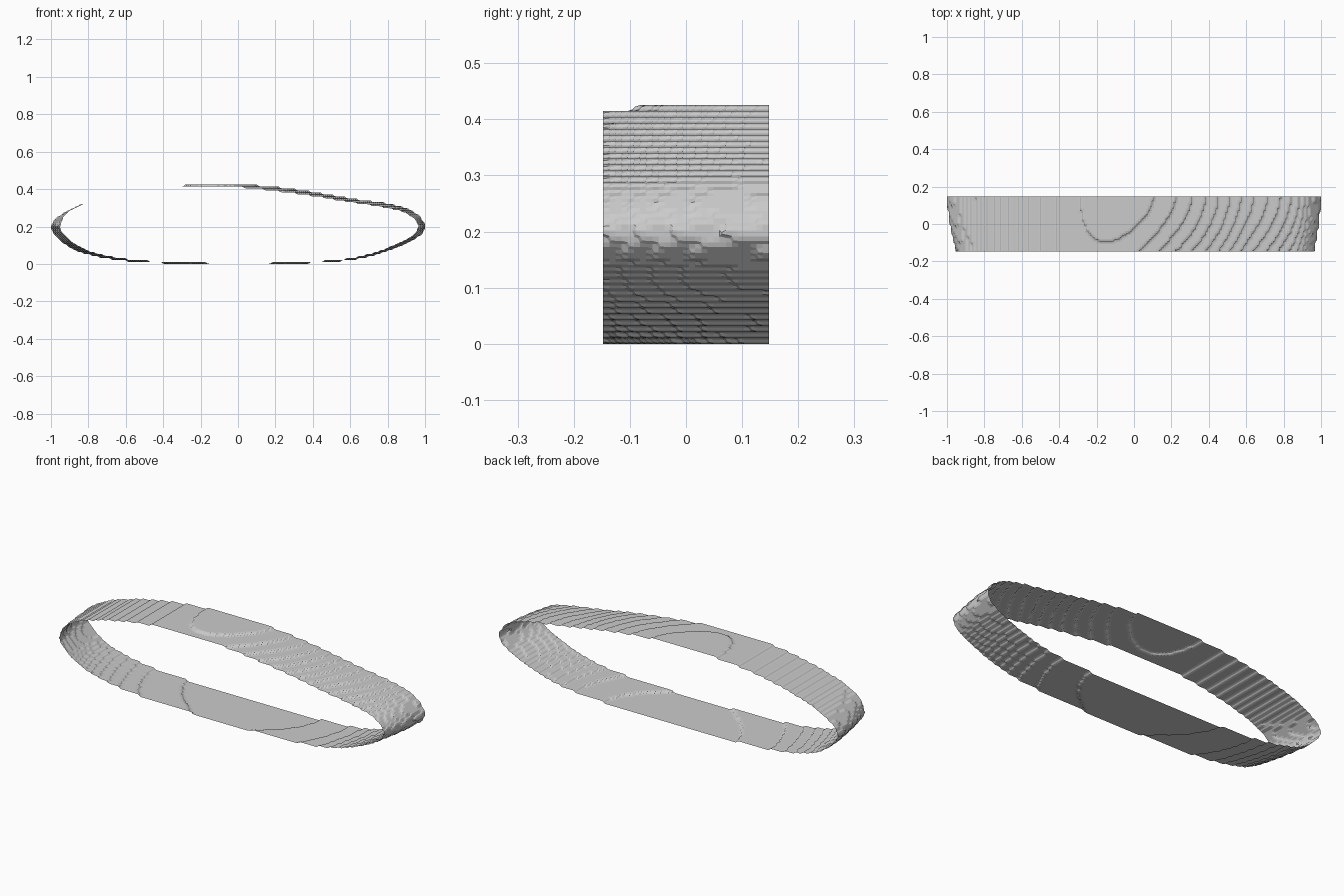
import bpy
import bmesh
from itertools import product
from mathutils import Vector

default_cube = bpy.data.objects.get("Cube")
if default_cube:
    bpy.data.objects.remove(default_cube, do_unlink=True)

STEP = 1 / 94            # size of one stair step
SLICES = 29              # slices through the depth of the band
DEPTH_STEP = 0.295 / (SLICES - 2)
COLUMNS = range(-96, 96)
ROWS = range(-2, 43)

# Outline of the band at its wide back rim
RIM = [(-1, .195), (-.975, .24), (-.91, .285), (-.8, .33), (-.63, .375),
       (-.43, .408), (-.2, .425), (0, .426), (.2, .412), (.4, .386),
       (.6, .352), (.78, .325), (.9, .298), (.97, .255), (1, .2),
       (.975, .155), (.91, .115), (.78, .062), (.6, .021), (.38, .005),
       (.1, 0), (-.1, 0), (-.39, .005), (-.6, .016), (-.8, .05),
       (-.91, .095), (-.975, .15)]


def clamp(value):
    return max(0.0, min(1.0, value))


def smooth_loop(points, parts=8):
    """Closed smooth curve through the points."""
    pts = [Vector(p) for p in points]
    count = len(pts)
    curve = []
    for n in range(count):
        a, b, c, d = (pts[(n + s) % count] for s in (-1, 0, 1, 2))
        for m in range(parts):
            t = m / parts
            curve.append(b + (c - a) * (t / 2)
                         + (a * 2 - b * 5 + c * 4 - d) * (t * t / 2)
                         + (b * 3 - a - c * 3 + d) * (t ** 3 / 2))
    return curve


def taper(point, amount):
    """Draw the outline inward towards the narrower front rim."""
    x, z = point
    if x < 0:
        dx = 0.05 * x * x * clamp((0.32 - z) / 0.1)
    else:
        dx = -0.038 * x ** 4
    if z > 0.2:
        dz = -0.022 * clamp((x + 0.4) / 0.6) * clamp((z - 0.2) / 0.12)
    else:
        dz = (0.003 + 0.01 * abs(x)) * clamp((0.2 - z) / 0.1)
    return x + dx * amount, z + dz * amount


def crossings(outline, x):
    """Heights at which a vertical line meets the outline."""
    heights = []
    for (x0, z0), (x1, z1) in zip(outline, outline[1:] + outline[:1]):
        if (x0 <= x) != (x1 <= x):
            heights.append(z0 + (z1 - z0) * (x - x0) / (x1 - x0))
    return heights


# Fill the tapered tube with small blocks
rim_curve = smooth_loop(RIM)
solid = set()
for j in range(SLICES):
    narrowing = (1 - j / (SLICES - 1)) ** 1.7
    outline = [taper(p, narrowing) for p in rim_curve]
    for i in COLUMNS:
        heights = crossings(outline, (i + 0.5) * STEP)
        if heights:
            for k in ROWS:
                z = (k + 0.5) * STEP
                if sum(h < z for h in heights) % 2:
                    solid.add((i, j, k))

# Skin the blocks with an open stepped sheet
bm = bmesh.new()
corner_verts = {}
AXES = [(1, 0, 0), (0, 1, 0), (0, 0, 1)]


def shift(cell, axis, sign=1):
    return tuple(c + sign * a for c, a in zip(cell, AXES[axis]))


def sheet_vert(cell):
    """Vertex at the mean of the block boundaries around a corner."""
    if cell not in corner_verts:
        total, count = Vector((0, 0, 0)), 0
        for offset in product((0, 1), repeat=3):
            p = tuple(c + o for c, o in zip(cell, offset))
            for axis in range(3):
                q = shift(p, axis)
                if offset[axis] == 0 and (p in solid) != (q in solid):
                    total += (Vector(p) + Vector(q)) / 2
                    count += 1
        i, j, k = total / count
        j = cell[1] + 0.5 if cell[1] in (0, SLICES - 2) else j
        corner_verts[cell] = bm.verts.new(((i + 0.5) * STEP,
                                           (j - (SLICES - 1) / 2) * DEPTH_STEP,
                                           (k + 0.5) * STEP))
    return corner_verts[cell]


def add_quad(cell, axis, outward):
    b, c = (axis + 1) % 3, (axis + 2) % 3
    side = shift(cell, b, -1)
    ring = [cell, side, shift(side, c, -1), shift(cell, c, -1)]
    if not outward:
        ring.reverse()
    bm.faces.new([sheet_vert(r) for r in ring])


for block in sorted(solid):
    for axis in range(3):
        for sign in (1, -1):
            neighbour = shift(block, axis, sign)
            if neighbour in solid:
                continue
            low = min(block, neighbour)
            last = SLICES - 3 if axis == 1 else SLICES - 2
            if 1 <= low[1] <= last:
                add_quad(low, axis, sign > 0)

mesh = bpy.data.meshes.new("stepped_band")
bm.to_mesh(mesh)
bm.free()
band = bpy.data.objects.new("stepped_band", mesh)
bpy.context.collection.objects.link(band)

# Plain grey finish
grey = bpy.data.materials.new("light_grey")
grey.use_nodes = True
colour = (0.6, 0.6, 0.6, 1)
grey.diffuse_color = colour
grey.node_tree.nodes["Principled BSDF"].inputs["Base Color"].default_value = colour
mesh.materials.append(grey)
